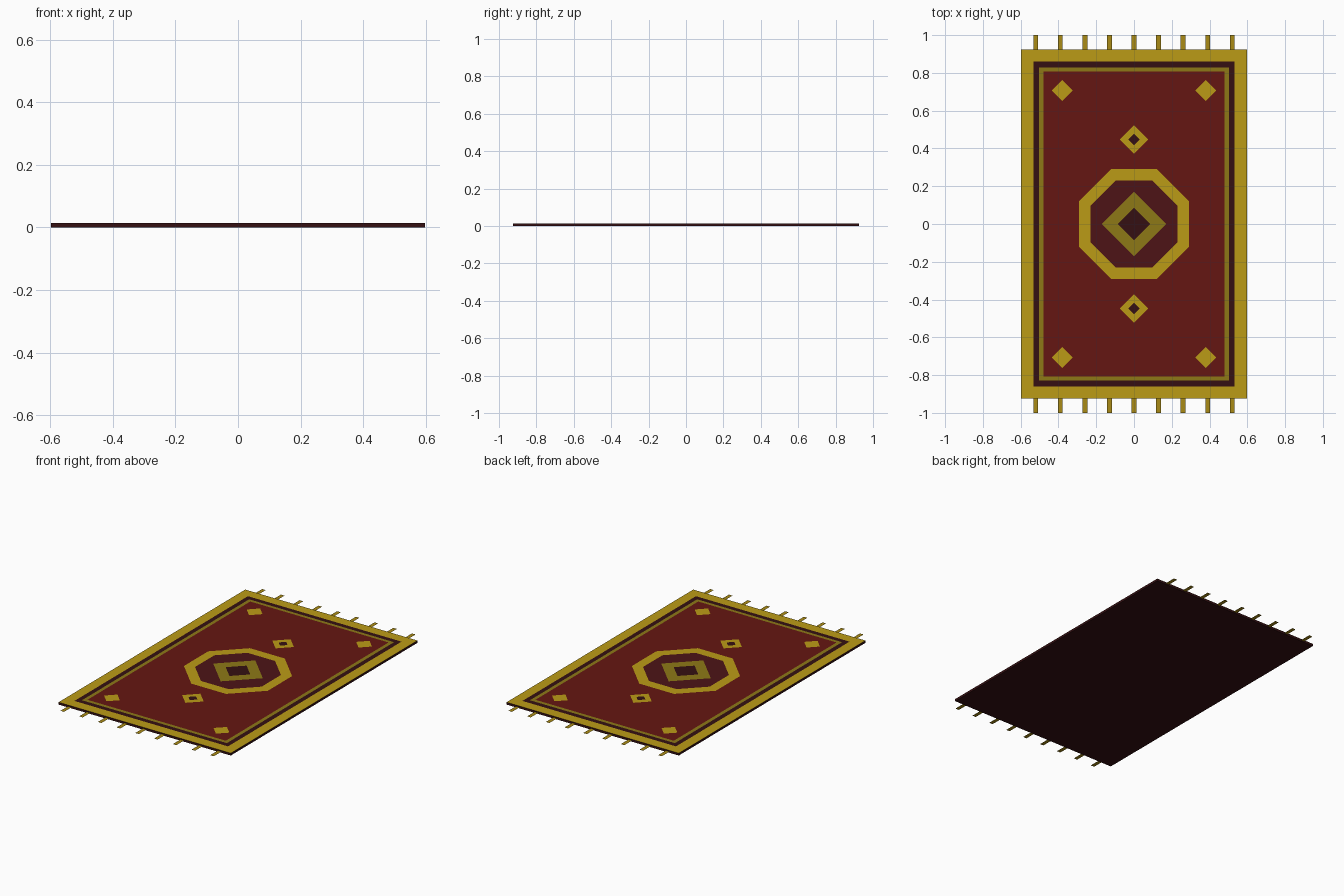
import bpy, bmesh
from math import pi, cos, sin

if "Cube" in bpy.data.objects:
    bpy.data.objects.remove(bpy.data.objects["Cube"])


def material(name, rgb):
    m = bpy.data.materials.new(name)
    m.diffuse_color = (*rgb, 1)
    m.use_nodes = True
    m.node_tree.nodes["Principled BSDF"].inputs["Base Color"].default_value = m.diffuse_color
    return m


GOLD = material("gold", (0.50, 0.33, 0.008))
OLIVE = material("olive", (0.27, 0.19, 0.008))
RED = material("red", (0.13, 0.008, 0.006))
WINE = material("wine", (0.075, 0.007, 0.008))
DARK = material("dark", (0.035, 0.005, 0.006))

TOP = 0.0145   # top of the backing
STEP = 0.0005  # rise of each pattern layer


def add(name, bm, mat):
    me = bpy.data.meshes.new(name)
    bm.to_mesh(me)
    bm.free()
    me.materials.append(mat)
    ob = bpy.data.objects.new(name, me)
    bpy.context.collection.objects.link(ob)
    return ob


def flat(name, points, z, mat):
    bm = bmesh.new()
    bm.faces.new([bm.verts.new((x, y, z)) for x, y in points])
    return add(name, bm, mat)


def rect(name, hx, hy, z, mat, cx=0, cy=0):
    return flat(name, [(cx - hx, cy - hy), (cx + hx, cy - hy),
                       (cx + hx, cy + hy), (cx - hx, cy + hy)], z, mat)


def ngon(name, n, r, layer, mat, cx=0, cy=0, turn=0.0):
    pts = [(cx + r * cos(turn + 2 * pi * i / n), cy + r * sin(turn + 2 * pi * i / n))
           for i in range(n)]
    return flat(name, pts, TOP + layer * STEP, mat)


# Backing slab
bm = bmesh.new()
bmesh.ops.create_cube(bm, size=1)
for v in bm.verts:
    v.co = (v.co.x * 1.195, v.co.y * 1.85, (v.co.z + 0.5) * TOP)
add("rug_backing", bm, DARK)

# Nested borders and field
for i, (name, hx, hy, mat) in enumerate([
        ("outer_border", 0.5975, 0.925, GOLD), ("dark_band", 0.533, 0.86, DARK),
        ("olive_band", 0.503, 0.829, OLIVE), ("red_field", 0.48, 0.807, RED)]):
    rect(name, hx, hy, TOP + (i + 1) * STEP, mat)

# Central medallion
ngon("medallion_ring", 8, 0.315, 5, GOLD, turn=pi / 8)
ngon("medallion_field", 8, 0.25, 6, WINE, turn=pi / 8)
ngon("medallion_diamond", 4, 0.172, 7, OLIVE)
ngon("medallion_core", 4, 0.085, 8, DARK)

# Small diamonds above, below and in the corners
for s in (-1, 1):
    ngon("side_diamond", 4, 0.075, 5, GOLD, cy=s * 0.447)
    ngon("side_diamond_core", 4, 0.031, 6, DARK, cy=s * 0.447)
    for t in (-1, 1):
        ngon("corner_diamond", 4, 0.055, 5, GOLD, cx=t * 0.38, cy=s * 0.707)

# Fringe strands at both ends
STRAND = material("fringe", (0.40, 0.26, 0.008))
for s in (-1, 1):
    for i in range(9):
        rect("fringe_strand", 0.0125, 0.0375, 0.007, STRAND,
             cx=(i - 4) * 0.13, cy=s * 0.9625)
